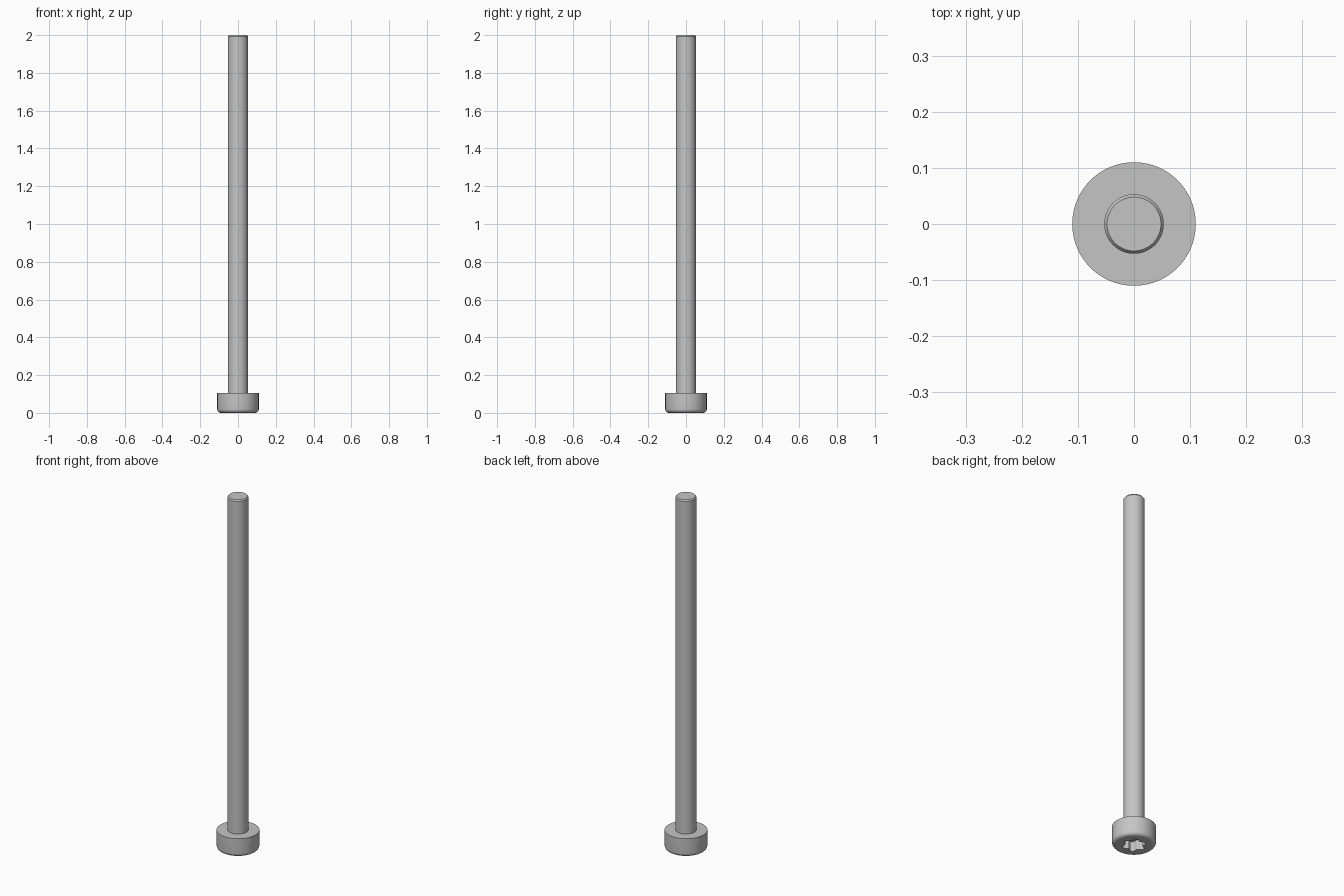
import bpy
import bmesh
import math

SEGMENTS = 96
cube = bpy.data.objects.get("Cube")
if cube:
    bpy.data.objects.remove(cube, do_unlink=True)

steel = bpy.data.materials.new("grey_steel")
steel.use_nodes = True
colour = (0.56, 0.56, 0.56, 1)
steel.diffuse_color = colour
steel.node_tree.nodes["Principled BSDF"].inputs["Base Color"].default_value = colour


def lathe(name, profile):
    """Loft rings of (radius, height, lobe depth), capping both ends."""
    bm = bmesh.new()
    rings = []
    for radius, z, lobe in profile:
        ring = []
        for i in range(SEGMENTS):
            a = math.tau * i / SEGMENTS
            r = radius + lobe * math.cos(6 * a)
            ring.append(bm.verts.new((r * math.cos(a), r * math.sin(a), z)))
        rings.append(ring)
    for low, high in zip(rings, rings[1:]):
        for i in range(SEGMENTS):
            j = (i + 1) % SEGMENTS
            bm.faces.new((low[i], low[j], high[j], high[i]))
    bm.faces.new(rings[0][::-1])
    bm.faces.new(rings[-1])
    bmesh.ops.recalc_face_normals(bm, faces=bm.faces)
    mesh = bpy.data.meshes.new(name)
    bm.to_mesh(mesh)
    bm.free()
    mesh.materials.append(steel)
    obj = bpy.data.objects.new(name, mesh)
    bpy.context.collection.objects.link(obj)
    bpy.ops.object.select_all(action="DESELECT")
    obj.select_set(True)
    bpy.context.view_layer.objects.active = obj
    bpy.ops.object.shade_smooth_by_angle(angle=math.radians(30))
    return obj


# Head: six-lobed socket, flat bottom rim, rounded lower edge, flat shoulder
R, TOP, FILLET = 0.11, 0.105, 0.02
head = [(0.053, 0.055, 0.009), (0.053, 0, 0.009)]
for k in range(9):
    a = math.pi / 2 * k / 8
    head.append((R - FILLET + FILLET * math.sin(a), FILLET - FILLET * math.cos(a), 0))
head.append((R, TOP, 0))
lathe("screw_head", head)

# Shank with a small chamfer at the free end
lathe("screw_shank", [(0.053, 0.1, 0), (0.053, 1.993, 0), (0.048, 2, 0)])
